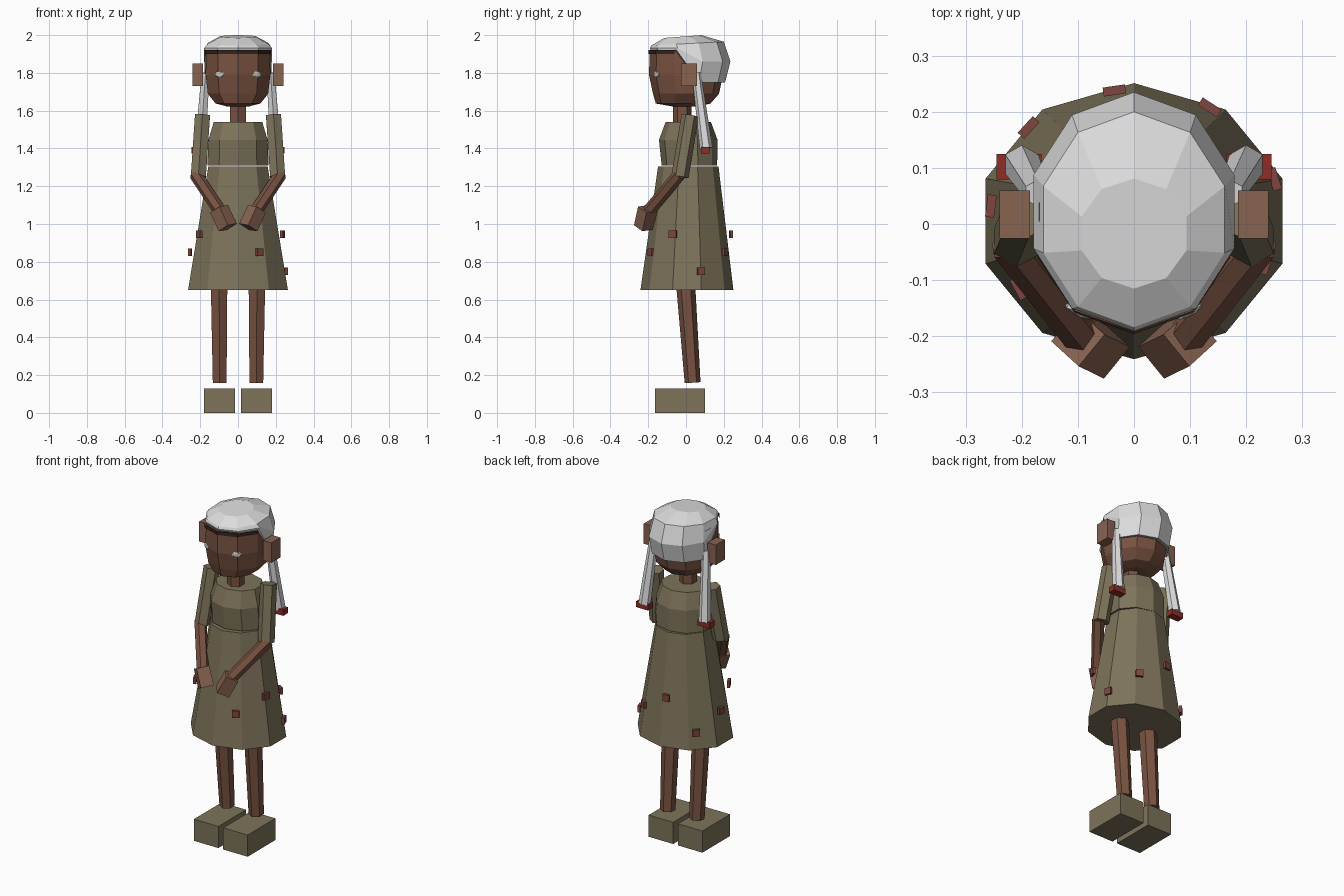
import bpy, bmesh, math
from mathutils import Vector, Matrix

if "Cube" in bpy.data.objects:
    bpy.data.objects.remove(bpy.data.objects["Cube"])


def material(name, col):
    m = bpy.data.materials.new(name)
    m.diffuse_color = (*col, 1)
    m.use_nodes = True
    m.node_tree.nodes["Principled BSDF"].inputs["Base Color"].default_value = m.diffuse_color
    return m


SKIN = material("skin", (0.19, 0.085, 0.052))
SKIN_LIGHT = material("light skin", (0.25, 0.125, 0.083))
OLIVE = material("olive cloth", (0.205, 0.172, 0.102))
HAIR = material("white hair", (0.72, 0.72, 0.72))
BAND = material("dark brown", (0.035, 0.016, 0.012))
RED = material("red ribbon", (0.28, 0.026, 0.02))
PATCH = material("faded red", (0.21, 0.06, 0.05))
EYE = material("eye white", (0.6, 0.6, 0.55))


def finish(bm, name, mat):
    bmesh.ops.recalc_face_normals(bm, faces=bm.faces)
    me = bpy.data.meshes.new(name)
    bm.to_mesh(me)
    bm.free()
    me.materials.append(mat)
    ob = bpy.data.objects.new(name, me)
    bpy.context.collection.objects.link(ob)
    return ob


def loft(name, rings, mat, n=10):
    """Rings are (centre y, half x, half y, z or function of angle); a corner faces front."""
    bm = bmesh.new()
    loops = []
    for cy, rx, ry, z in rings:
        loop = []
        for i in range(n):
            a = 2 * math.pi * i / n
            zz = z(a) if callable(z) else z
            loop.append(bm.verts.new((rx * math.sin(a), cy - ry * math.cos(a), zz)))
        loops.append(loop)
    for lo, hi in zip(loops, loops[1:]):
        for i in range(n):
            j = (i + 1) % n
            bm.faces.new((lo[i], lo[j], hi[j], hi[i]))
    bm.faces.new(loops[0])
    bm.faces.new(loops[-1])
    return finish(bm, name, mat)


def limb(name, p0, p1, r0, r1, mat, n=6, twist=0.0):
    """Tapered prism between two points."""
    p0, p1 = Vector(p0), Vector(p1)
    d = p1 - p0
    bm = bmesh.new()
    bmesh.ops.create_cone(bm, cap_ends=True, segments=n, radius1=r0, radius2=r1, depth=d.length)
    rot = Vector((0, 0, 1)).rotation_difference(d).to_matrix().to_4x4()
    bm.transform(Matrix.Translation((p0 + p1) / 2) @ rot @ Matrix.Rotation(twist, 4, 'Z'))
    return finish(bm, name, mat)


def box(name, centre, size, mat, turn=0.0):
    bm = bmesh.new()
    bmesh.ops.create_cube(bm, size=1)
    bm.transform(Matrix.Translation(centre) @ Matrix.Rotation(turn, 4, 'Z')
                 @ Matrix.Diagonal((*size, 1)))
    return finish(bm, name, mat)


def tilted(front, back):
    return lambda a: (front + back) / 2 + (front - back) / 2 * math.cos(a)


def hairline(front, back):
    return lambda a: front if math.cos(a) > 0 else back


# Dress
loft("skirt", [(0.005, 0.278, 0.246, 0.65), (0.012, 0.165, 0.16, 1.305)], OLIVE)
loft("bodice", [(0.018, 0.17, 0.147, 1.31), (0.012, 0.165, 0.155, 1.445),
                (0.012, 0.135, 0.12, 1.54)], OLIVE)

# Neck and head
limb("neck", (0, -0.02, 1.52), (0, -0.02, 1.66), 0.048, 0.048, SKIN, 6)
loft("head", [(0, 0.06, 0.07, 1.622), (-0.015, 0.125, 0.145, 1.638), (0, 0.168, 0.175, 1.69),
              (0, 0.18, 0.196, 1.79), (0, 0.178, 0.192, 1.915)], SKIN)

# Hair cap, cut high over the face and low at the back
loft("hair", [(0.01, 0.183, 0.197, hairline(1.922, 1.75)),
              (0.022, 0.188, 0.213, hairline(1.932, 1.86)),
              (0.008, 0.17, 0.192, tilted(1.945, 1.965)),
              (-0.017, 0.098, 0.098, tilted(1.985, 2.0))], HAIR)

# Dark strip along the front hairline
band = loft("hairline_band", [(0.0, 0.185, 0.199, 1.9), (0.0, 0.185, 0.199, 1.922)], BAND)
bm = bmesh.new()
bm.from_mesh(band.data)
bmesh.ops.delete(bm, geom=[f for f in bm.faces if len(f.verts) == 4
                           and f.calc_center_median().y > -0.04 or len(f.verts) > 4],
                 context='FACES')
bm.to_mesh(band.data)
bm.free()

for s, side in ((1, "right"), (-1, "left")):
    # Ear and eye
    box(side + "_ear", (s * 0.2125, 0.017, 1.79), (0.055, 0.085, 0.12), SKIN_LIGHT)
    bm = bmesh.new()
    bmesh.ops.create_icosphere(bm, subdivisions=1, radius=1)
    bm.transform(Matrix.Translation((s * 0.099, -0.156, 1.793))
                 @ Matrix.Rotation(s * 0.5, 4, 'Z') @ Matrix.Diagonal((0.03, 0.009, 0.02, 1)))
    finish(bm, side + "_eye", EYE)
    # Pigtail with ribbon
    limb(side + "_pigtail", (s * 0.2, 0.107, 1.4), (s * 0.172, 0.055, 1.8), 0.034, 0.024, HAIR, 6)
    box(side + "_ribbon", (s * 0.205, 0.102, 1.39), (0.08, 0.045, 0.035), RED)
    # Arm
    limb(side + "_sleeve", (s * 0.21, -0.032, 1.25), (s * 0.188, 0.022, 1.575), 0.046, 0.046, OLIVE, 6)
    limb(side + "_forearm", (s * 0.225, -0.035, 1.262), (s * 0.09, -0.205, 1.06),
         0.034, 0.034, SKIN, 6)
    limb(side + "_hand", (s * 0.1, -0.203, 1.08), (s * 0.055, -0.225, 0.982),
         0.052, 0.052, SKIN_LIGHT, 4, math.pi / 4 + s * 0.2)
    # Leg and shoe
    limb(side + "_leg", (s * 0.097, 0.035, 0.16), (s * 0.1, 0.0, 0.655), 0.042, 0.05, SKIN, 6, 0)
    box(side + "_shoe", (s * 0.0975, -0.032, 0.065), (0.163, 0.263, 0.13), OLIVE)

# Small patches scattered round the skirt
spots = [(-0.035, 0.238, 0.945), (0.135, 0.208, 0.85), (-0.188, 0.172, 0.75),
         (-0.255, 0.032, 0.85), (-0.205, -0.115, 0.945), (0.235, -0.07, 0.945),
         (0.115, -0.187, 0.85), (0.25, 0.08, 0.75)]
for i, (x, y, z) in enumerate(spots):
    turn = math.atan2(y, x) + math.pi / 2
    box("patch_%d" % (i + 1), (x, y, z), (0.04, 0.016, 0.04), PATCH, turn)
